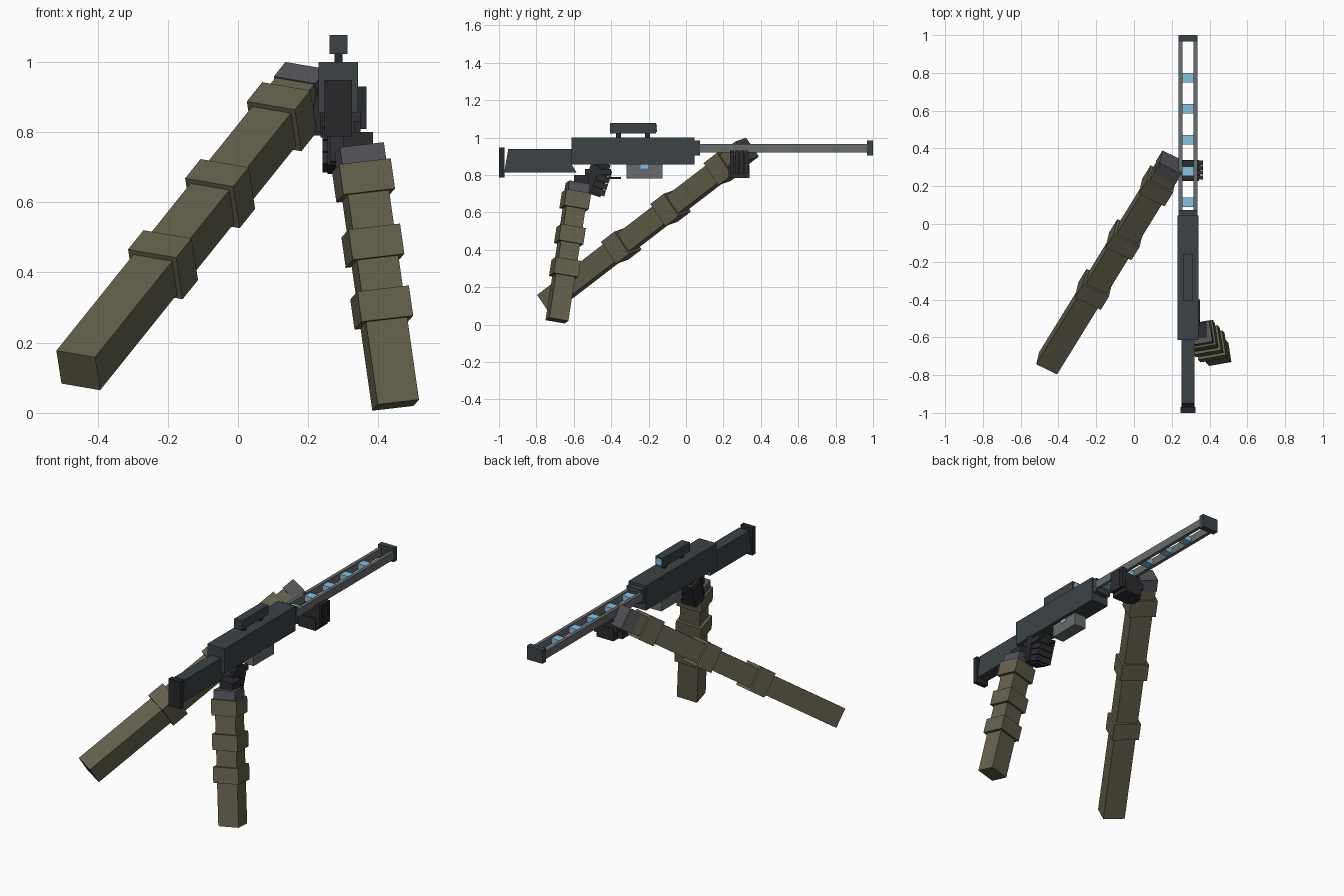
import bpy, bmesh, math
from mathutils import Vector, Matrix

if "Cube" in bpy.data.objects:
    bpy.data.objects.remove(bpy.data.objects["Cube"])

GX = 0.286  # rifle centre line


def material(name, rgb):
    m = bpy.data.materials.new(name)
    m.diffuse_color = (*rgb, 1)
    m.use_nodes = True
    m.node_tree.nodes["Principled BSDF"].inputs["Base Color"].default_value = m.diffuse_color
    return m


GUN = material("gunmetal", (0.045, 0.055, 0.062))
DARK = material("dark_metal", (0.022, 0.022, 0.025))
RAIL = material("rail_steel", (0.14, 0.15, 0.15))
BLUE = material("energy_blue", (0.25, 0.53, 0.75))
OLIVE = material("sleeve_olive", (0.13, 0.12, 0.075))
CUFF = material("cuff_grey", (0.09, 0.09, 0.1))
GLOVE = material("glove_black", (0.025, 0.026, 0.03))


def finish(name, bm, mat):
    bmesh.ops.recalc_face_normals(bm, faces=bm.faces[:])
    me = bpy.data.meshes.new(name)
    bm.to_mesh(me)
    bm.free()
    me.materials.append(mat)
    ob = bpy.data.objects.new(name, me)
    bpy.context.collection.objects.link(ob)
    return ob


def placed_box(name, size, matrix, mat):
    bm = bmesh.new()
    bmesh.ops.create_cube(bm, size=1, matrix=matrix @ Matrix.Diagonal((*size, 1)))
    return finish(name, bm, mat)


def box(name, x, y, z, mat):
    """Axis-aligned box from (min, max) pairs."""
    c = [(a + b) / 2 for a, b in (x, y, z)]
    s = [b - a for a, b in (x, y, z)]
    return placed_box(name, s, Matrix.Translation(c), mat)


def mid(w):
    return (GX - w / 2, GX + w / 2)


def side_profile(name, pts, width, mat):
    """Extrude a (y, z) outline across the rifle's width."""
    bm = bmesh.new()
    f = bm.faces.new([bm.verts.new((GX - width / 2, y, z)) for y, z in pts])
    r = bmesh.ops.extrude_face_region(bm, geom=[f])
    bmesh.ops.translate(bm, vec=(width, 0, 0),
                        verts=[v for v in r["geom"] if isinstance(v, bmesh.types.BMVert)])
    return finish(name, bm, mat)


# Receiver, collar, stock and butt plate
box("receiver", mid(0.113), (-0.613, 0.045), (0.855, 1.0), GUN)
box("barrel_collar", mid(0.1), (0.04, 0.075), (0.903, 0.985), GUN)
side_profile("stock", [(-0.95, 0.94), (-0.61, 0.94), (-0.61, 0.855), (-0.585, 0.813),
                       (-0.972, 0.813)], 0.068, GUN)
box("butt_plate", mid(0.078), (-1.0, -0.97), (0.787, 0.948), DARK)

# Twin rails with energy cells and muzzle block
for side in (-1, 1):
    cx = GX + side * 0.04
    box("rail", (cx - 0.01, cx + 0.01), (0.07, 0.97), (0.92, 0.966), RAIL)
for i in range(5):
    y = 0.115 + i * 0.165
    box("energy_cell", mid(0.062), (y - 0.025, y + 0.025), (0.926, 0.958), BLUE)
box("muzzle_block", mid(0.102), (0.967, 1.0), (0.905, 0.985), GUN)

# Scope on two mounts, with lens
box("scope", mid(0.051), (-0.407, -0.16), (1.022, 1.077), GUN)
for y in (-0.36, -0.205):
    box("scope_mount", mid(0.022), (y - 0.013, y + 0.013), (0.995, 1.025), DARK)
bm = bmesh.new()
bmesh.ops.create_cone(bm, cap_ends=True, segments=12, radius1=0.02, radius2=0.02, depth=0.006,
                      matrix=Matrix.Translation((GX, -0.159, 1.05)) @ Matrix.Rotation(math.pi / 2, 4, 'X'))
finish("scope_lens", bm, BLUE)

# Magazine, charge light and trigger
box("magazine", mid(0.075), (-0.317, -0.125), (0.78, 0.86), RAIL)
box("charge_light", mid(0.079), (-0.243, -0.203), (0.836, 0.857), BLUE)
box("trigger", mid(0.016), (-0.42, -0.348), (0.779, 0.79), DARK)

# Raked grip with the right hand closed round it
grip = Matrix.Translation((GX, -0.474, 0.77)) @ Matrix.Rotation(math.radians(-18), 4, 'X')


def on_grip(name, x, y, z, size, mat):
    placed_box(name, size, grip @ Matrix.Translation((x, y, z)), mat)


on_grip("grip", 0, 0, 0.01, (0.062, 0.085, 0.18), DARK)
on_grip("right_palm", 0.02, -0.035, 0, (0.085, 0.05, 0.15), GLOVE)
for i in range(4):
    on_grip("right_finger", 0.003, 0.02, 0.055 - i * 0.036, (0.098, 0.082, 0.033), GLOVE)
box("right_index_finger", (0.33, 0.349), (-0.54, -0.4), (0.80, 0.832), GLOVE)
box("right_wrist", (0.30, 0.385), (-0.60, -0.52), (0.73, 0.80), GLOVE)

# Left hand cradling the rails
box("left_palm", (0.215, 0.35), (0.235, 0.335), (0.835, 0.905), GLOVE)
box("left_knuckles", (0.235, 0.345), (0.228, 0.34), (0.785, 0.855), GLOVE)
box("left_thumb", (0.205, 0.236), (0.235, 0.30), (0.79, 0.925), GLOVE)
for i in range(4):
    y = 0.246 + i * 0.026
    box("left_finger", (0.336, 0.366), (y - 0.011, y + 0.011), (0.808, 0.93), GLOVE)


def arm(side, base, axis, across, width, depth, bands, cuff_start, length):
    """Square sleeve with raised bands and a grey cuff, along an axis from base."""
    a = Vector(axis).normalized()
    w = Vector(across)
    w = (w - a * w.dot(a)).normalized()
    frame = Matrix((w, a, w.cross(a))).transposed().to_4x4()

    def segment(part, t0, t1, grow, mat):
        loc = Matrix.Translation(Vector(base) + a * (t0 + t1) / 2)
        placed_box(f"{side}_{part}", (width + grow, t1 - t0, depth + grow), loc @ frame, mat)

    segment("sleeve", 0, cuff_start, 0, OLIVE)
    for t0, t1 in bands:
        segment("sleeve_band", t0, t1, 0.03, OLIVE)
    segment("cuff", cuff_start, length, 0.008, CUFF)


arm("left", (-0.455, -0.738, 0.121), (0.439, 0.712, 0.547), (0.109, -0.055, -0.02),
    0.124, 0.114, [(0.50, 0.60), (0.87, 0.97), (1.27, 1.37)], 1.42, 1.495)
arm("right", (0.449, -0.69, 0.022), (-0.14, 0.15, 0.98), (0.117, 0.02, 0.012),
    0.12, 0.105, [(0.24, 0.328), (0.42, 0.508), (0.61, 0.698)], 0.69, 0.748)
